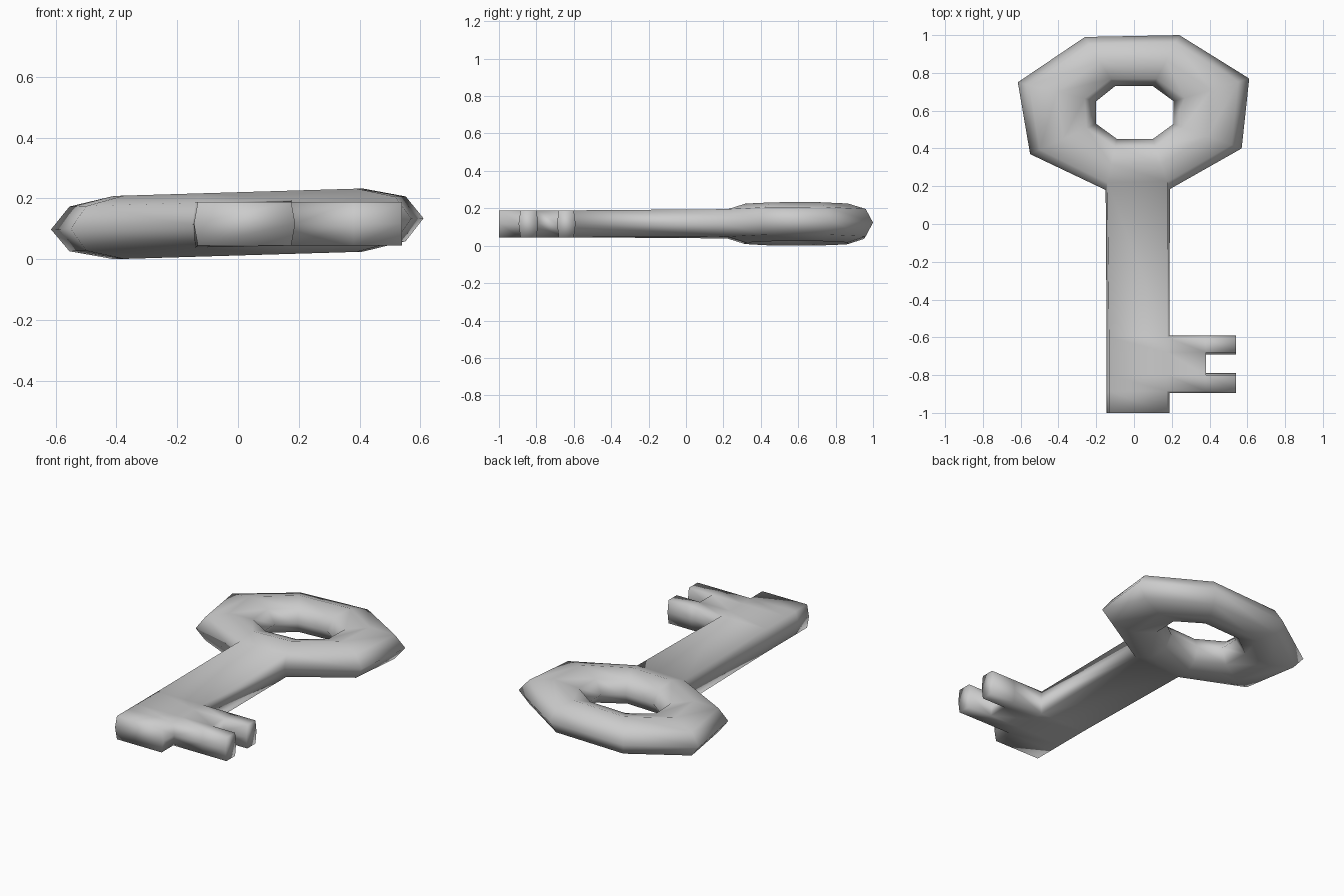
import bpy, bmesh, math
from mathutils import Vector

if "Cube" in bpy.data.objects:
    bpy.data.objects.remove(bpy.data.objects["Cube"])

bm = bmesh.new()

# Bow: eight-sided ring, outer and inner corners paired, with a round 8-sided section
outer = [(-.26, .99), (.24, 1.0), (.61, .77), (.57, .40),
         (.19, .185), (-.15, .18), (-.55, .37), (-.615, .75)]
inner = [(-.10, .73), (.10, .73), (.21, .65), (.21, .53),
         (.10, .45), (-.09, .45), (-.20, .53), (-.20, .65)]
ring = []
for o, i in zip(outer, inner):
    loop = []
    for k in range(8):
        a = k * math.pi / 4
        p = Vector(o).lerp(Vector(i), (1 - math.cos(a)) / 2)
        loop.append(bm.verts.new((p.x, p.y, .1165 + .03 * p.x + .104 * math.sin(a))))
    ring.append(loop)
for s in range(8):
    for k in range(8):
        if s == 4 and k in (0, 7):      # opening where the shaft joins
            continue
        t, n = (s + 1) % 8, (k + 1) % 8
        bm.faces.new((ring[s][k], ring[t][k], ring[t][n], ring[s][n]))

# Shaft and bit: grid cells, with top / middle / bottom levels
xs = [(-.145, .013), (.188, -.013), (.38, 0), (.54, 0)]           # position, inset of rim
ys = [(0, 0), (-.59, -.01), (-.69, .01), (-.79, -.01), (-.895, .01), (-1, 0)]
cells = [(0, r) for r in range(5)] + [(1, 1), (1, 2), (1, 3), (2, 1), (2, 3)]
cache = {(0, 0, 1): ring[5][1], (0, 0, 0): ring[5][0], (0, 0, -1): ring[5][7],
         (1, 0, 1): ring[4][1], (1, 0, 0): ring[4][0], (1, 0, -1): ring[4][7]}


def vert(c, r, level):
    key = (c, r, level)
    if key not in cache:
        (x, dx), (y, dy), rim = xs[c], ys[r], abs(level)
        cache[key] = bm.verts.new((x + dx * rim, y + dy * rim, .117 + .072 * level))
    return cache[key]


edge_use = {}
for c, r in cells:
    corners = [(c, r), (c + 1, r), (c + 1, r + 1), (c, r + 1)]
    for level in (1, -1):
        bm.faces.new([vert(*p, level) for p in corners])
    for a, b in zip(corners, corners[1:] + corners[:1]):
        e = tuple(sorted((a, b)))
        edge_use[e] = edge_use.get(e, 0) + 1

# Side walls along the outline
for (a, b), uses in edge_use.items():
    if uses == 1 and (a, b) != ((0, 0), (1, 0)):
        for lo, hi in ((-1, 0), (0, 1)):
            bm.faces.new((vert(*a, lo), vert(*b, lo), vert(*b, hi), vert(*a, hi)))

bmesh.ops.recalc_face_normals(bm, faces=bm.faces)
for f in bm.faces:
    f.smooth = True
mesh = bpy.data.meshes.new("key")
bm.to_mesh(mesh)
bm.free()
bpy.context.collection.objects.link(bpy.data.objects.new("key", mesh))
